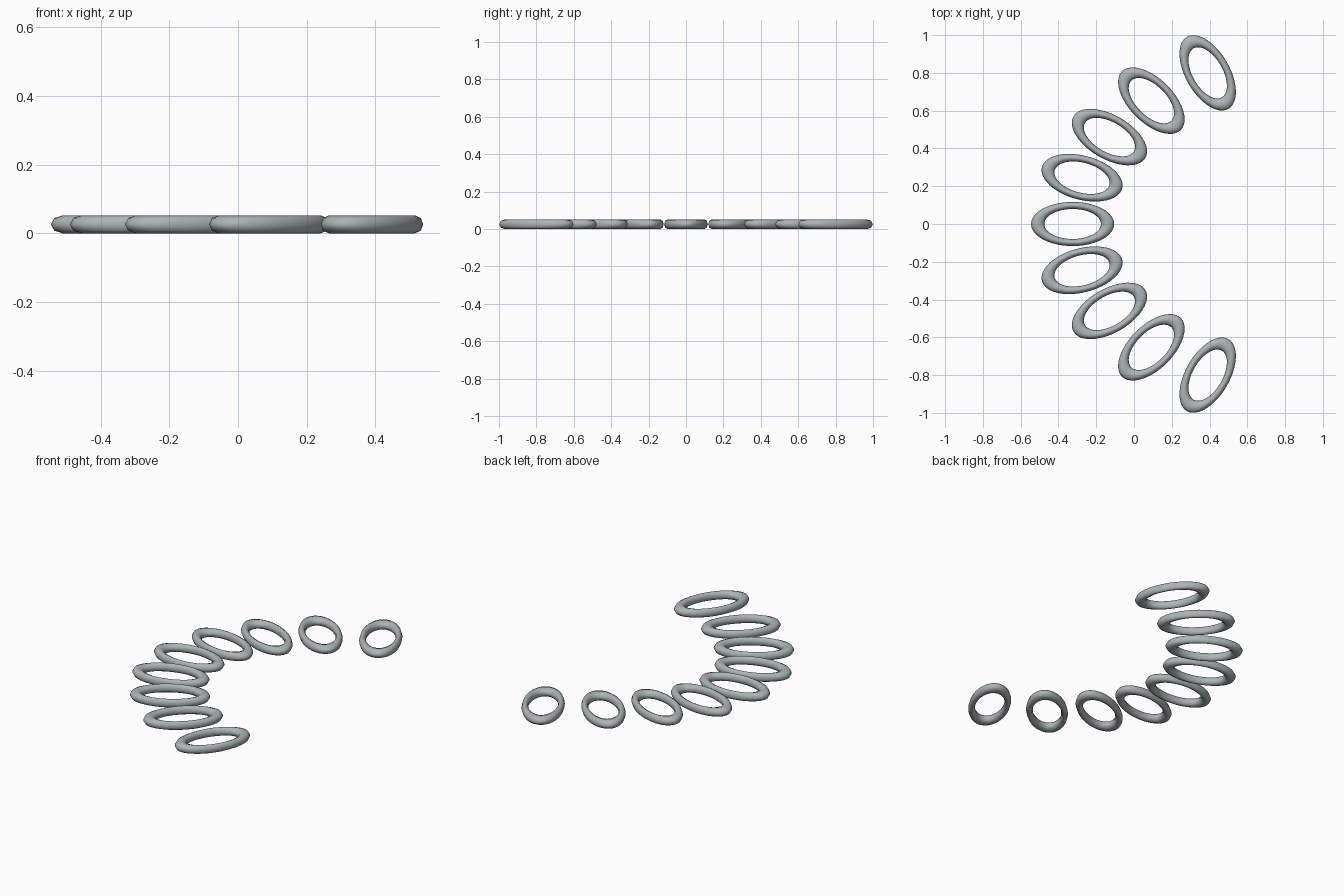
import bpy
import math

cube = bpy.data.objects.get("Cube")
if cube:
    bpy.data.objects.remove(cube, do_unlink=True)

# Single grey finish for all rings
grey = bpy.data.materials.new("blue_grey")
grey.use_nodes = True
colour = (0.42, 0.46, 0.47, 1.0)
grey.diffuse_color = colour
grey.node_tree.nodes["Principled BSDF"].inputs["Base Color"].default_value = colour

HEIGHT = 0.052
TUBE = 0.035
MAJOR = 0.185
NARROWING = 0.53
TURN = math.radians(15)


def add_ring(name, x, y, angle):
    """Oval ring lying flat, its long axis turned by angle."""
    bpy.ops.mesh.primitive_torus_add(
        major_radius=MAJOR, minor_radius=TUBE,
        major_segments=48, minor_segments=8,
        location=(x, y, HEIGHT / 2), rotation=(0, 0, angle))
    ring = bpy.context.object
    ring.name = name
    ring.scale = (1, NARROWING, HEIGHT / (2 * TUBE))
    ring.data.materials.append(grey)
    bpy.ops.object.shade_smooth_by_angle(angle=math.radians(60))


# Middle ring, then mirrored pairs fanning out along the arc
add_ring("middle_ring", -0.325, 0, 0)
centres = [(-0.275, 0.245), (-0.13, 0.46), (0.092, 0.653), (0.39, 0.80)]
for i, (x, y) in enumerate(centres, start=1):
    for side, label in ((1, "back"), (-1, "front")):
        add_ring(f"{label}_ring_{i}", x, side * y, -side * i * TURN)
